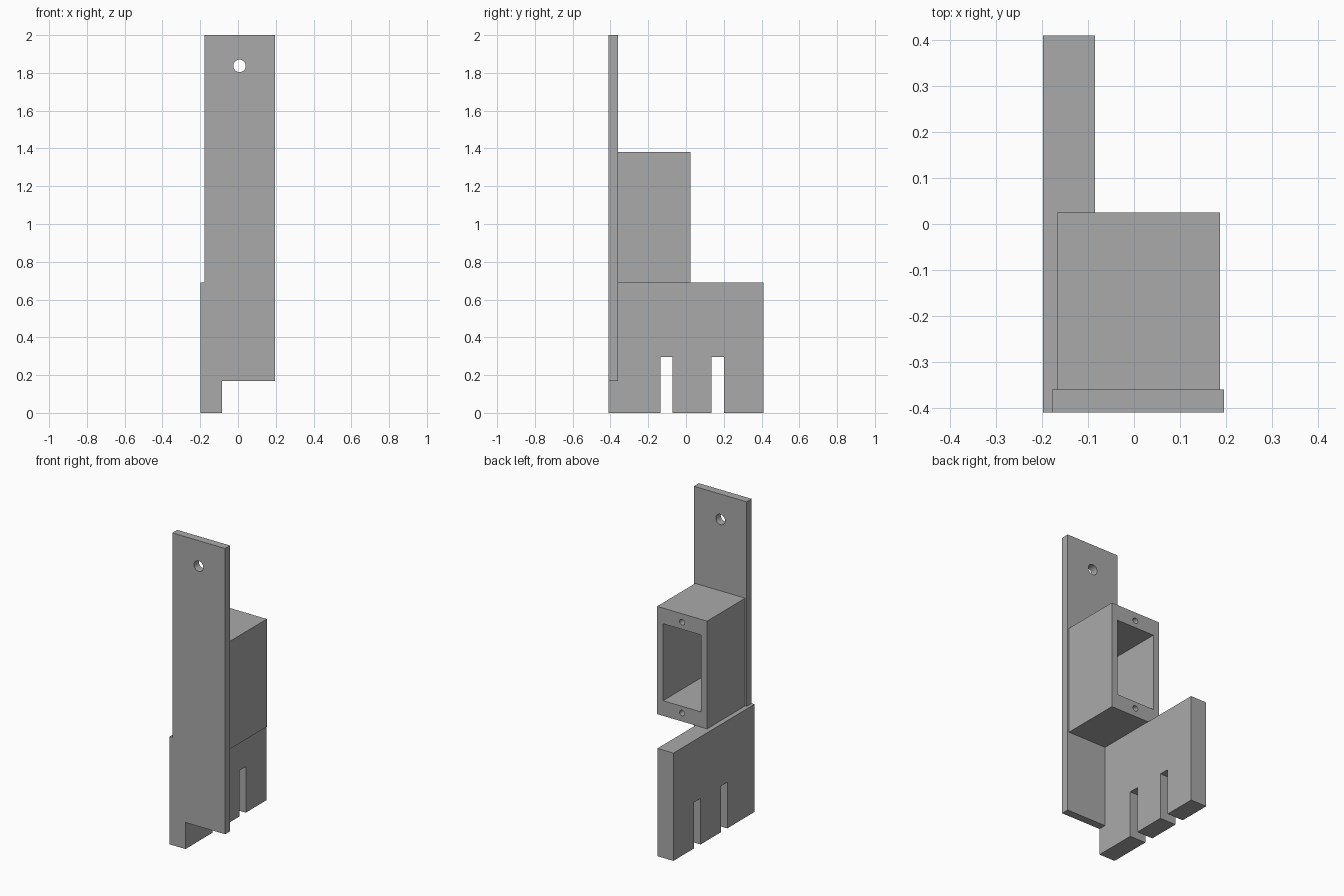
import bpy
import bmesh
from mathutils import Matrix, Vector
from math import pi

old = bpy.data.objects.get("Cube")
if old:
    bpy.data.objects.remove(old, do_unlink=True)

grey = bpy.data.materials.new("plain grey")
grey.use_nodes = True
grey.diffuse_color = (0.4, 0.4, 0.4, 1)
grey.node_tree.nodes["Principled BSDF"].inputs["Base Color"].default_value = (0.4, 0.4, 0.4, 1)


def add_object(name, bm):
    bmesh.ops.recalc_face_normals(bm, faces=bm.faces)
    mesh = bpy.data.meshes.new(name)
    bm.to_mesh(mesh)
    bm.free()
    mesh.materials.append(grey)
    obj = bpy.data.objects.new(name, mesh)
    bpy.context.collection.objects.link(obj)
    return obj


def prism(name, points, depth):
    """Extrude a closed 3D outline along the depth vector."""
    bm = bmesh.new()
    face = bm.faces.new([bm.verts.new(p) for p in points])
    result = bmesh.ops.extrude_face_region(bm, geom=[face], use_keep_orig=True)
    moved = [v for v in result["geom"] if isinstance(v, bmesh.types.BMVert)]
    bmesh.ops.translate(bm, verts=moved, vec=Vector(depth))
    return add_object(name, bm)


def box(name, x0, x1, y0, y1, z0, z1):
    outline = [(x0, y0, z0), (x1, y0, z0), (x1, y0, z1), (x0, y0, z1)]
    return prism(name, outline, (0, y1 - y0, 0))


def rod(name, x, y, z, radius, length):
    """Cylinder lying along y, centred on the given point."""
    bm = bmesh.new()
    matrix = Matrix.Translation((x, y, z)) @ Matrix.Rotation(pi / 2, 4, "X")
    bmesh.ops.create_cone(bm, cap_ends=True, segments=32, radius1=radius,
                          radius2=radius, depth=length, matrix=matrix)
    return add_object(name, bm)


def cut(target, cutter):
    cutter.hide_render = True
    cutter.hide_viewport = True
    cutter.display_type = "WIRE"
    mod = target.modifiers.new("cut", "BOOLEAN")
    mod.operation = "DIFFERENCE"
    mod.solver = "EXACT"
    mod.object = cutter


FRONT, PLATE_BACK, BACK = -0.41, -0.36, 0.41
LEG_OUT, LEG_IN, LEG_TOP = -0.198, -0.085, 0.69

# Tall mounting plate, notched where the slotted leg passes, with a hanging hole
plate_outline = [(LEG_IN, 0.17), (0.196, 0.17), (0.196, 2), (-0.178, 2),
                 (-0.178, LEG_TOP), (LEG_IN, LEG_TOP)]
plate = prism("mounting_plate", [(x, FRONT, z) for x, z in plate_outline],
              (0, PLATE_BACK - FRONT, 0))
cut(plate, rod("hanging_hole_cutter", 0.008, -0.385, 1.837, 0.033, 0.2))

# Leg with two slots open at the bottom
leg_outline = [(FRONT, 0)]
for start, end in ((-0.135, -0.072), (0.135, 0.2)):
    leg_outline += [(start, 0), (start, 0.295), (end, 0.295), (end, 0)]
leg_outline += [(BACK, 0), (BACK, LEG_TOP), (FRONT, LEG_TOP)]
prism("slotted_leg", [(LEG_OUT, y, z) for y, z in leg_outline],
      (LEG_IN - LEG_OUT, 0, 0))

# Housing open at the back, with a screw hole above and below the opening
housing = box("housing", -0.167, 0.187, PLATE_BACK, 0.025, LEG_TOP, 1.38)
cut(housing, box("opening_cutter", -0.125, 0.145, -0.4, 0.1, 0.787, 1.28))
for label, z in (("upper", 1.326), ("lower", 0.744)):
    cut(housing, rod(label + "_screw_cutter", 0.01, 0.025, z, 0.018, 0.24))
